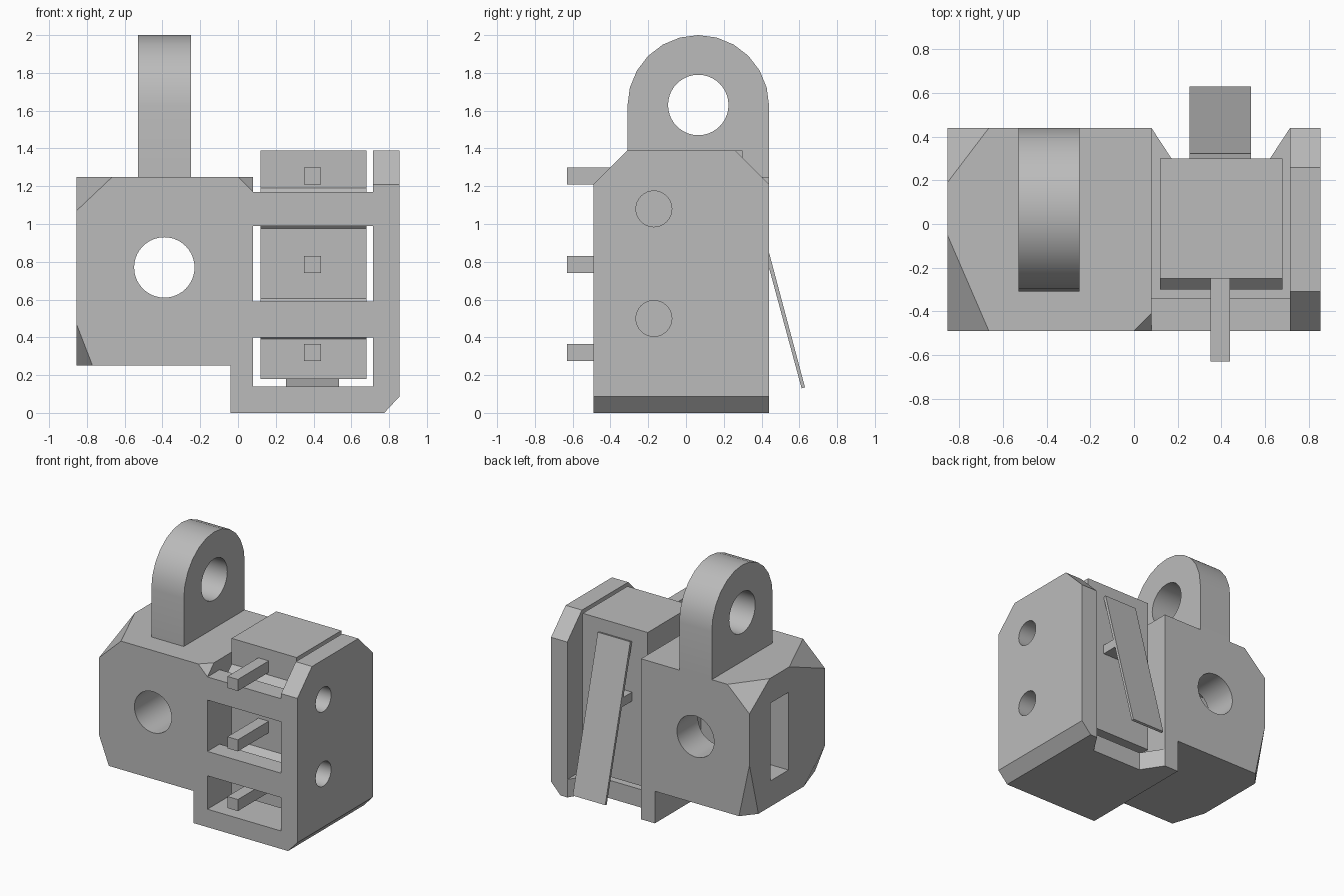
import bpy, bmesh, math
from mathutils import Vector

cube = bpy.data.objects.get("Cube")
if cube:
    bpy.data.objects.remove(cube, do_unlink=True)

grey = bpy.data.materials.new("plain_grey")
grey.use_nodes = True
grey.diffuse_color = (0.5, 0.5, 0.5, 1)
grey.node_tree.nodes["Principled BSDF"].inputs["Base Color"].default_value = (0.5, 0.5, 0.5, 1)


def finish(name, bm):
    bmesh.ops.recalc_face_normals(bm, faces=bm.faces)
    mesh = bpy.data.meshes.new(name)
    bm.to_mesh(mesh)
    bm.free()
    mesh.materials.append(grey)
    obj = bpy.data.objects.new(name, mesh)
    bpy.context.collection.objects.link(obj)
    return obj


def prism(name, axis, pts, lo, hi):
    """Extrude a profile along x, y or z; the profile uses the other two axes in order."""
    def place(p, d):
        c = list(p)
        c.insert("xyz".index(axis), d)
        return c
    bm = bmesh.new()
    face = bm.faces.new([bm.verts.new(place(p, lo)) for p in pts])
    new = bmesh.ops.extrude_face_region(bm, geom=[face])["geom"]
    shift = Vector(place((0, 0), hi - lo))
    bmesh.ops.translate(bm, vec=shift, verts=[v for v in new if isinstance(v, bmesh.types.BMVert)])
    return finish(name, bm)


def box(name, x0, x1, y0, y1, z0, z1):
    return prism(name, "z", [(x0, y0), (x1, y0), (x1, y1), (x0, y1)], z0, z1)


def arc(cx, cy, r, n, start=0.0, sweep=math.tau):
    return [(cx + r * math.cos(start + sweep * i / n), cy + r * math.sin(start + sweep * i / n))
            for i in range(n)]


def combine(target, tool, operation):
    """Apply a boolean and discard the tool."""
    tool.hide_render = True
    mod = target.modifiers.new("join", "BOOLEAN")
    mod.operation, mod.solver, mod.object = operation, "EXACT", tool
    bpy.context.view_layer.objects.active = target
    bpy.ops.object.modifier_apply(modifier=mod.name)
    bpy.data.objects.remove(tool, do_unlink=True)


def shade(obj):
    bpy.ops.object.select_all(action="DESELECT")
    obj.select_set(True)
    bpy.context.view_layer.objects.active = obj
    bpy.ops.object.shade_smooth_by_angle(angle=math.radians(30))


def slice_corners(obj, corners):
    """Trim corners: each is a corner point and signed distances along x, y, z."""
    bm = bmesh.new()
    bm.from_mesh(obj.data)
    for corner, d in corners:
        c = Vector(corner)
        a, b, e = (c + Vector([d[k] if k == i else 0 for k in range(3)]) for i in range(3))
        n = (b - a).cross(e - a)
        if n.dot(c - a) < 0:
            n = -n
        bmesh.ops.bisect_plane(bm, geom=bm.verts[:] + bm.edges[:] + bm.faces[:],
                               plane_co=a, plane_no=n, clear_outer=True)
        bmesh.ops.holes_fill(bm, edges=[x for x in bm.edges if x.is_boundary])
    bmesh.ops.recalc_face_normals(bm, faces=bm.faces)
    bm.to_mesh(obj.data)
    bm.free()


FRONT, BACK = -0.49, 0.44
LEFT, INNER, WALL, RIGHT = -0.855, 0.08, 0.715, 0.855

# Main block with faceted corners
housing = box("housing", LEFT, INNER, FRONT, BACK, 0.25, 1.25)
slice_corners(housing, [
    ((LEFT, FRONT, 1.25), (0.19, 0.44, -0.18)),
    ((LEFT, BACK, 1.25), (0.19, -0.25, -0.18)),
    ((LEFT, FRONT, 0.25), (0.085, 0.26, 0.22)),
    ((LEFT, BACK, 0.25), (0.09, -0.11, 0.42)),
    ((INNER, FRONT, 1.25), (-0.08, 0.08, -0.08)),
])

# Side wall with bevelled top ends and lower outer edge
wall = prism("side_wall", "x", [(FRONT, 0), (BACK, 0), (BACK, 1.21), (0.26, 1.39),
                                (-0.31, 1.39), (FRONT, 1.21)], WALL, RIGHT)
combine(wall, prism("wall_edge_cutter", "y", [(0.765, -0.01), (0.9, -0.01), (0.9, 0.135)], -1, 1), "DIFFERENCE")
for z in (0.5, 1.08):
    combine(wall, prism("wall_hole_cutter", "x", arc(-0.17, z, 0.095, 32), 0.6, 1), "DIFFERENCE")

# Floor with a tapered notch at the back, foot, and front crossbars
floor = prism("floor", "z", [(-0.04, FRONT), (WALL, FRONT), (WALL, BACK), (0.61, 0.28),
                             (0.185, 0.28), (INNER, BACK), (-0.04, BACK)], 0, 0.14)
combine(housing, box("foot", -0.04, INNER, FRONT, BACK, 0, 0.25), "UNION")
combine(housing, floor, "UNION")
for z0, z1 in ((0.40, 0.59), (0.99, 1.17)):
    combine(housing, box("crossbar", INNER, WALL, FRONT, -0.34, z0, z1), "UNION")
combine(housing, wall, "UNION")

# Cross hole and side slot
combine(housing, prism("hole_cutter", "y", arc(-0.39, 0.77, 0.16, 40), -1, 1), "DIFFERENCE")
combine(housing, box("slot_cutter", -1, -0.1, -0.04, 0.18, 0.45, 1.055), "DIFFERENCE")
shade(housing)

# Lifting eye
eye = prism("lifting_eye", "x", [(-0.31, 1.25), (BACK, 1.25)]
            + arc(0.065, 1.625, 0.375, 12, 0, math.pi) + [(-0.31, 1.625)], -0.53, -0.25)
combine(eye, prism("eye_cutter", "x", arc(0.065, 1.63, 0.16, 40), -1, 0), "DIFFERENCE")
shade(eye)

# Inner cartridge with a ridge behind each crossbar
profile = [(0.30, 0.18), (0.30, 1.39), (-0.25, 1.39)]
for top, bottom in ((1.19, 0.975), (0.605, 0.39)):
    profile += [(-0.25, top), (-0.30, top - 0.05), (-0.30, bottom + 0.05), (-0.25, bottom)]
profile.append((-0.25, 0.18))
prism("cartridge", "x", profile, 0.12, 0.68)

# Front terminal pins
for i, z in enumerate((0.32, 0.785, 1.255)):
    box(f"terminal_pin_{i + 1}", 0.35, 0.44, -0.63, -0.24, z - 0.045, z + 0.045)

# Rear lever and the stub that carries it
prism("lever", "x", [(0.30, 1.285), (0.322, 1.29), (0.63, 0.135), (0.612, 0.13)], 0.255, 0.535)
box("lever_stub", 0.255, 0.535, 0.29, 0.425, 0.82, 0.89)
